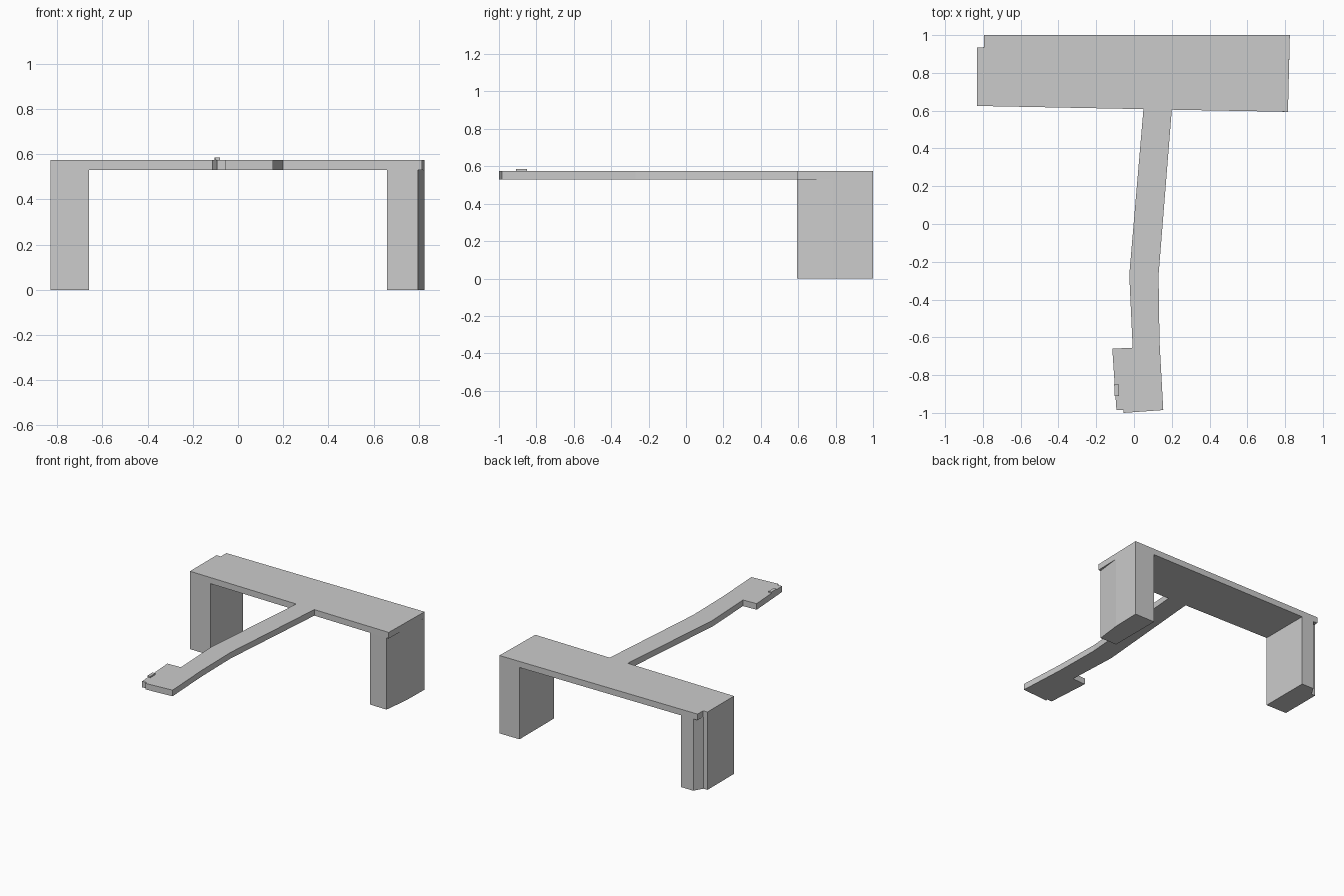
import bpy
import bmesh

if "Cube" in bpy.data.objects:
    bpy.data.objects.remove(bpy.data.objects["Cube"])


def prism(name, outline, z0, z1):
    """Extrude a flat plan outline from z0 to z1."""
    bm = bmesh.new()
    face = bm.faces.new([bm.verts.new((x, y, z0)) for x, y in outline])
    ext = bmesh.ops.extrude_face_region(bm, geom=[face])
    top = [v for v in ext["geom"] if isinstance(v, bmesh.types.BMVert)]
    bmesh.ops.translate(bm, vec=(0, 0, z1 - z0), verts=top)
    bmesh.ops.recalc_face_normals(bm, faces=bm.faces[:])
    mesh = bpy.data.meshes.new(name)
    bm.to_mesh(mesh)
    bm.free()
    obj = bpy.data.objects.new(name, mesh)
    bpy.context.collection.objects.link(obj)
    return obj


UNDER, TOP = 0.53, 0.575

# T-shaped deck: wide bar at the back, bent walkway to the front landing
bar = [(0.20, 0.605), (0.815, 0.594), (0.825, 1.0), (-0.795, 1.0),
       (-0.795, 0.935), (-0.83, 0.935), (-0.83, 0.625), (0.05, 0.608)]
walkway_left = [(-0.025, -0.27), (-0.007, -0.655)]
landing = [(-0.115, -0.66), (-0.093, -0.985), (-0.055, -0.985),
           (-0.055, -1.0), (0.155, -0.985)]
walkway_right = [(0.135, -0.62), (0.13, -0.27)]
prism("deck_and_walkway", bar + walkway_left + landing + walkway_right,
      UNDER, TOP)

# Left leg with a cut-back rear corner
prism("left_leg", [(-0.83, 0.625), (-0.66, 0.622), (-0.66, 1.0),
                   (-0.76, 1.0), (-0.797, 0.935), (-0.83, 0.935)], 0, UNDER)

# Right leg with an outer side that tapers inward at the front
prism("right_leg", [(0.66, 0.597), (0.797, 0.594), (0.82, 0.785),
                    (0.825, 1.0), (0.66, 1.0)], 0, UNDER)

# Small raised block on the landing
prism("landing_block", [(-0.102, -0.91), (-0.08, -0.91),
                        (-0.08, -0.85), (-0.105, -0.85)], TOP, 0.585)
